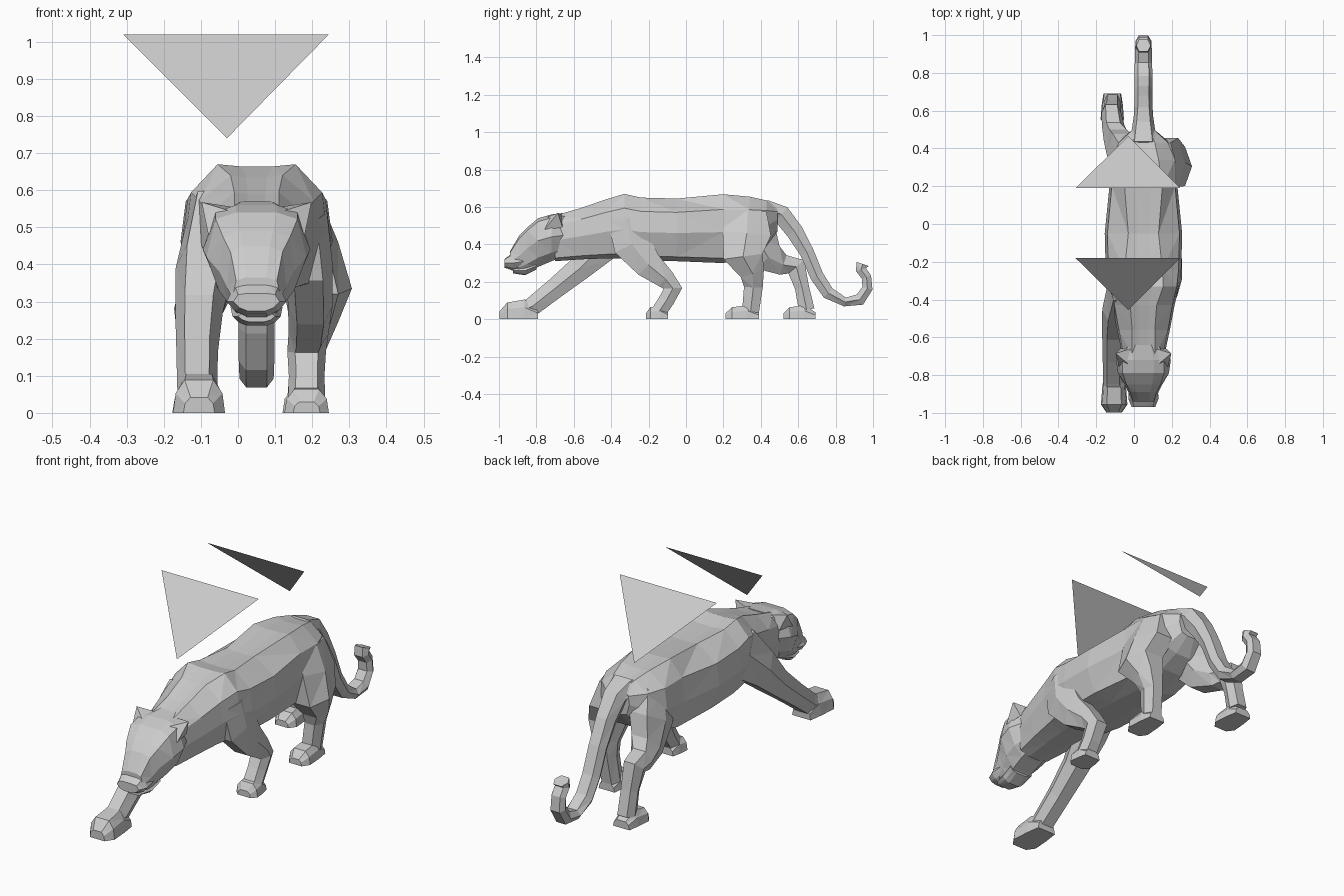
import bpy
import bmesh
from mathutils import Vector

cube = bpy.data.objects.get("Cube")
if cube:
    bpy.data.objects.remove(cube, do_unlink=True)

grey = bpy.data.materials.new("plain_grey")
grey.use_nodes = True
grey.diffuse_color = (0.6, 0.6, 0.6, 1)
grey.node_tree.nodes["Principled BSDF"].inputs["Base Color"].default_value = grey.diffuse_color

MID = 0.05  # spine line in x


def add_object(name, bm):
    mesh = bpy.data.meshes.new(name)
    bm.to_mesh(mesh)
    bm.free()
    mesh.materials.append(grey)
    obj = bpy.data.objects.new(name, mesh)
    bpy.context.collection.objects.link(obj)
    return obj


def loft(name, rings):
    """Skin a list of equal-length point rings and cap both ends."""
    bm = bmesh.new()
    loops = [[bm.verts.new(p) for p in ring] for ring in rings]
    n = len(loops[0])
    for a, b in zip(loops, loops[1:]):
        for i in range(n):
            j = (i + 1) % n
            bm.faces.new((a[i], a[j], b[j], b[i]))
    bm.faces.new(loops[0])
    bm.faces.new(loops[-1])
    bmesh.ops.triangulate(bm, faces=bm.faces[:], quad_method='SHORT_EDGE')
    bmesh.ops.recalc_face_normals(bm, faces=bm.faces[:])
    return add_object(name, bm)


def slices(name, sections, profile):
    """Symmetric loft along y; profile gives the half outline of a section."""
    rings = []
    for y, *size in sections:
        half = profile(*size)
        outline = half + [(-x, z) for x, z in reversed(half)]
        rings.append([(MID + x, y, z) for x, z in outline])
    return loft(name, rings)


def tube(name, path):
    """Six-sided limb: path of (x, y, z, half width, half thickness)."""
    shape = [(1, 0), (.6, 1), (-.6, 1), (-1, 0), (-.6, -1), (.6, -1)]
    rings = []
    for i, (x, y, z, w, t) in enumerate(path):
        before = path[max(i - 1, 0)]
        after = path[min(i + 1, len(path) - 1)]
        run = Vector((0, after[1] - before[1], after[2] - before[2])).normalized()
        side = Vector((0, -run.z, run.y))
        rings.append([Vector((x + w * u, y, z)) + side * (t * v) for u, v in shape])
    return loft(name, rings)


def paw(name, x, back, front, height, w=.065):
    """Flat-soled foot, low at the toes."""
    rings = []
    for f, ws, hs in ((0, .75, .5), (.35, .9, 1), (.8, 1, .85), (1, .6, .4)):
        y, a, h = back + (front - back) * f, w * ws, height * hs
        rings.append([(x + u * a, y, v * h) for u, v in
                      ((-1, 0), (1, 0), (.9, .6), (.55, 1), (-.55, 1), (-.9, .6))])
    return loft(name, rings)


# Torso: y, top, bottom, half width, half width of the flat back
def torso_profile(top, bottom, w, back):
    h = top - bottom
    return [(back * .4, top - .006), (back, top), (w * .93, top - .22 * h),
            (w, top - .55 * h), (w * .78, bottom + .07 * h), (w * .3, bottom)]


slices("torso", [
    (-.70, .555, .31, .11, .06),
    (-.56, .595, .32, .14, .06),
    (-.43, .64, .325, .165, .07),
    (-.33, .67, .325, .19, .105),
    (-.24, .65, .315, .20, .10),
    (-.05, .645, .31, .205, .08),
    (.20, .668, .30, .18, .10),
    (.34, .655, .34, .18, .08),
    (.43, .635, .39, .14, .06),
    (.49, .605, .47, .07, .035),
], torso_profile)


# Head: y, top, bottom, cheek half width, brow half width, cheek height
def head_profile(top, bottom, cheek, brow, mid):
    return [(brow * .5, top), (brow, top - .15 * (top - mid)), (cheek, mid),
            (cheek * .75, bottom + .35 * (mid - bottom)), (cheek * .4, bottom)]


slices("head", [
    (-.64, .57, .34, .11, .08, .45),
    (-.72, .56, .31, .145, .11, .44),
    (-.79, .54, .28, .135, .11, .42),
    (-.85, .49, .25, .10, .09, .38),
    (-.89, .45, .245, .08, .07, .34),
    (-.94, .365, .265, .065, .055, .31),
], head_profile)

# Muzzle with blunt nose, and the lower jaw
slices("muzzle", [
    (-.86, .36, .27, .075, .05, .31),
    (-.925, .355, .262, .08, .06, .30),
    (-.97, .322, .275, .062, .05, .30),
], head_profile)
slices("jaw", [
    (-.80, .30, .265, .07, .06, .285),
    (-.86, .28, .235, .065, .055, .26),
    (-.925, .27, .245, .05, .04, .26),
], head_profile)

# Ears, flaring outward
for side, label in ((1, "left"), (-1, "right")):
    bm = bmesh.new()
    corners = [(.075, -.745, .545), (.13, -.755, .48), (.12, -.66, .49), (.065, -.66, .555)]
    base = [bm.verts.new((MID + side * x, y, z)) for x, y, z in corners]
    tip = bm.verts.new((MID + side * .148, -.685, .568))
    bm.faces.new(base)
    for i in range(4):
        bm.faces.new((base[i], base[(i + 1) % 4], tip))
    bmesh.ops.recalc_face_normals(bm, faces=bm.faces[:])
    add_object(label + "_ear", bm)

# Front legs: one reaching forward, one folded back
tube("right_front_leg", [
    (-.06, -.32, .51, .08, .12),
    (-.09, -.45, .39, .078, .09),
    (-.105, -.57, .27, .064, .065),
    (-.11, -.70, .165, .056, .055),
    (-.11, -.82, .07, .054, .05),
    (-.11, -.88, .045, .05, .035),
])
paw("right_front_paw", -.105, -.79, -.997, .105, .07)
tube("left_front_leg", [
    (.17, -.32, .54, .07, .10),
    (.19, -.29, .40, .065, .10),
    (.195, -.20, .29, .06, .075),
    (.19, -.11, .215, .054, .052),
    (.185, -.07, .165, .052, .05),
    (.185, -.105, .10, .048, .042),
    (.185, -.145, .04, .05, .04),
])
paw("left_front_paw", .185, -.095, -.215, .075, .06)

# Hind legs
tube("left_hind_leg", [
    (.15, .33, .58, .07, .10),
    (.18, .325, .46, .09, .13),
    (.215, .305, .335, .092, .105),
    (.205, .355, .245, .065, .065),
    (.19, .36, .17, .047, .05),
    (.18, .345, .04, .047, .045),
])
paw("left_hind_paw", .18, .39, .21, .075, .06)
tube("right_hind_leg", [
    (-.03, .32, .56, .07, .10),
    (-.06, .37, .44, .085, .12),
    (-.085, .44, .33, .075, .085),
    (-.11, .52, .29, .06, .055),
    (-.12, .59, .28, .052, .055),
    (-.115, .62, .17, .045, .038),
    (-.115, .645, .05, .045, .042),
])
paw("right_hind_paw", -.115, .692, .52, .075, .062)

# Tail with curled tip
tube("tail", [
    (MID, .42, .60, .08, .04),
    (MID, .51, .56, .06, .05),
    (MID, .58, .47, .05, .046),
    (MID, .645, .36, .048, .038),
    (MID, .70, .23, .048, .036),
    (MID, .76, .14, .048, .034),
    (MID, .85, .092, .046, .024),
    (MID, .93, .105, .044, .032),
    (MID, .97, .165, .042, .028),
    (MID, .965, .225, .04, .026),
    (MID, .935, .265, .04, .028),
    (MID, .945, .295, .038, .034),
])

# Two slanted triangles floating above the back
for name, base_y, tip_y in (("front_floating_triangle", -.18, -.455),
                            ("rear_floating_triangle", .19, .465)):
    bm = bmesh.new()
    points = [(-.31, base_y, 1.02), (.245, base_y, 1.02), (-.03, tip_y, .74)]
    face = bm.faces.new([bm.verts.new(p) for p in points])
    face.normal_update()
    if face.normal.z < 0:
        face.normal_flip()
    add_object(name, bm)
